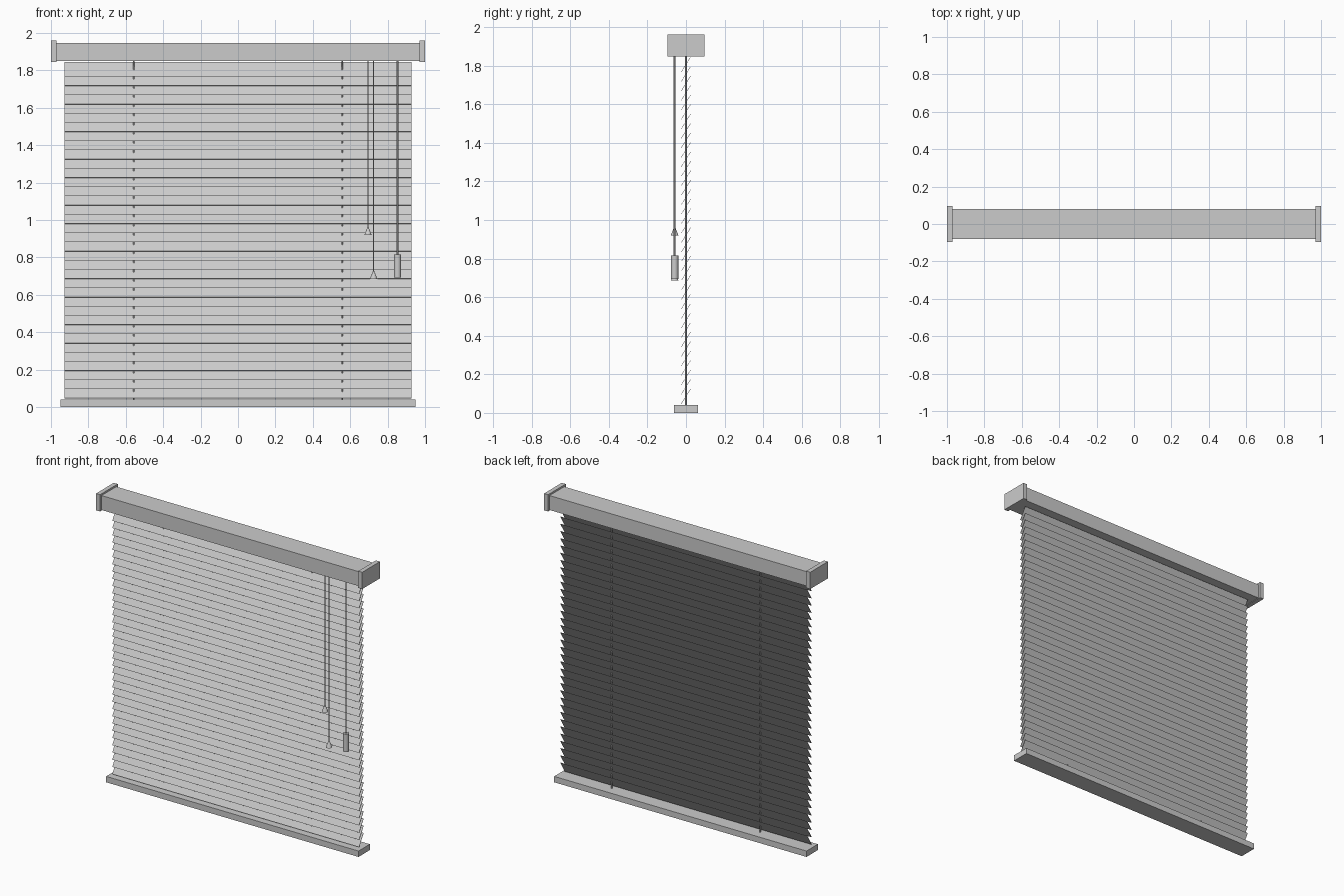
import bpy, math

if "Cube" in bpy.data.objects:
    bpy.data.objects.remove(bpy.data.objects["Cube"])


def box(name, x, y, z, rot_x=0):
    """Box from (min, max) ranges, optionally tilted about its own centre."""
    bpy.ops.mesh.primitive_cube_add(
        size=1, location=[(a + b) / 2 for a, b in (x, y, z)], rotation=(rot_x, 0, 0))
    ob = bpy.context.object
    ob.name = name
    ob.scale = [b - a for a, b in (x, y, z)]
    return ob


def rod(name, x, y, z0, z1, r0, r1=None, sides=12):
    """Vertical cylinder or cone between two heights."""
    bpy.ops.mesh.primitive_cone_add(
        vertices=sides, radius1=r0, radius2=r0 if r1 is None else r1,
        depth=z1 - z0, location=(x, y, (z0 + z1) / 2))
    ob = bpy.context.object
    ob.name = name
    bpy.ops.object.shade_smooth_by_angle(angle=math.radians(40))
    return ob


# Head rail with end caps, and bottom rail
box("head_rail", (-0.97, 0.97), (-0.079, 0.079), (1.85, 1.948))
for side, label in ((-1, "left"), (1, "right")):
    box("end_cap_" + label, sorted((side * 0.97, side * 1.0)), (-0.095, 0.095), (1.846, 1.96))
box("bottom_rail", (-0.948, 0.948), (-0.061, 0.061), (0, 0.04))

# Slats: tilted closed, front edge low, repeated up the blind
COUNT, Z_LOW, Z_HIGH = 36, 0.086, 1.806
WIDTH, THICK, TILT = 0.092, 0.002, math.radians(58)
slats = box("slats", (-0.927, 0.927), (-WIDTH / 2, WIDTH / 2),
            (Z_LOW - THICK / 2, Z_LOW + THICK / 2), TILT)
bpy.ops.object.transform_apply(location=False, rotation=True, scale=True)
array = slats.modifiers.new("repeat", 'ARRAY')
array.count = COUNT
array.use_relative_offset = False
array.use_constant_offset = True
array.constant_offset_displace = (0, 0, (Z_HIGH - Z_LOW) / (COUNT - 1))

# Ladder cords through the slats
for x, label in ((-0.557, "left"), (0.557, "right")):
    rod("ladder_cord_" + label, x, 0, 0.035, 1.855, 0.004, sides=8)

# Pull cords with cone tassels
FRONT = -0.059
for x, z, label in ((0.695, 0.92, "short"), (0.725, 0.686, "long")):
    rod("pull_cord_" + label, x, FRONT, z + 0.035, 1.855, 0.003, sides=8)
    rod("tassel_" + label, x, FRONT, z, z + 0.045, 0.02, 0.002, sides=16)

# Tilt wand with grip
rod("tilt_wand", 0.853, FRONT, 0.81, 1.855, 0.0045, sides=8)
rod("wand_grip", 0.853, FRONT, 0.694, 0.815, 0.019, sides=16)
